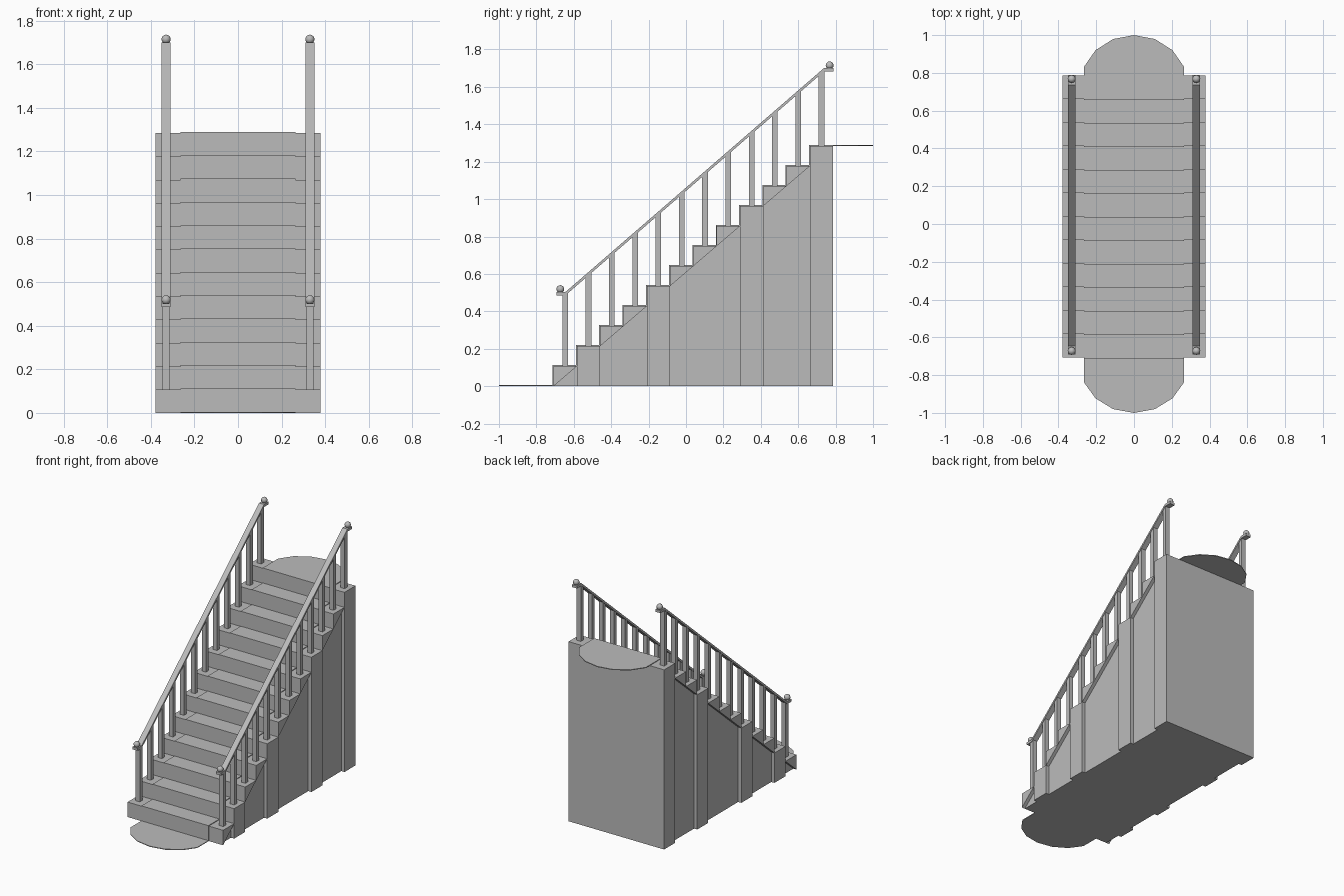
import bpy
import bmesh
from math import sin, cos, pi

cube = bpy.data.objects.get("Cube")
if cube:
    bpy.data.objects.remove(cube)

GREY = (0.5, 0.5, 0.5, 1)
stone = bpy.data.materials.new("stone_grey")
stone.use_nodes = True
stone.diffuse_color = GREY
stone.node_tree.nodes["Principled BSDF"].inputs["Base Color"].default_value = GREY

STEPS = 12
FRONT, BACK = -0.708, 0.787
RUN = (BACK - FRONT) / STEPS
RISE = 0.107
HALF = 0.378          # half width of the treads
RECESS = 0.025        # side walls sit behind the piers
RUNNER = 0.265        # half width of the carpet
THICK = 0.005
RAIL_X = 0.33
PIERS = (1, 4, 8, 11)


def step_y(i):
    return FRONT + i * RUN


def add_prism(bm, outline, x0, x1):
    """Extrude a (y, z) outline across x."""
    face = bm.faces.new([bm.verts.new((x0, y, z)) for y, z in outline])
    out = bmesh.ops.extrude_face_region(bm, geom=[face])
    verts = [g for g in out["geom"] if isinstance(g, bmesh.types.BMVert)]
    bmesh.ops.translate(bm, verts=verts, vec=(x1 - x0, 0, 0))


def finish(bm, name):
    bmesh.ops.recalc_face_normals(bm, faces=bm.faces)
    mesh = bpy.data.meshes.new(name)
    bm.to_mesh(mesh)
    bm.free()
    mesh.materials.append(stone)
    obj = bpy.data.objects.new(name, mesh)
    bpy.context.collection.objects.link(obj)
    return obj


# Recessed core below the slope of the stair
bm = bmesh.new()
top = step_y(STEPS - 1)
add_prism(bm, [(FRONT, 0), (top, 0), (top, RISE * (STEPS - 1))],
          -HALF + RECESS, HALF - RECESS)
finish(bm, "stair_core")

# Steps: wedges resting on the slope, or full-height piers
for i in range(STEPS):
    bm = bmesh.new()
    y0, y1, z0, z1 = step_y(i), step_y(i + 1), i * RISE, (i + 1) * RISE
    if i in PIERS:
        outline = [(y0, 0), (y0, z1), (y1, z1), (y1, 0)]
    else:
        outline = [(y0, z0), (y0, z1), (y1, z1)]
    add_prism(bm, outline, -HALF, HALF)
    finish(bm, f"{'pier' if i in PIERS else 'step'}_{i + 1}")

# Carpet runner following the risers and treads
inner = []
for i in range(STEPS):
    inner += [(step_y(i), i * RISE), (step_y(i), (i + 1) * RISE)]
inner.append((BACK, STEPS * RISE))
outer = [(y - THICK, z + THICK) for y, z in inner]
outer[0] = (FRONT - THICK, 0)
outer[-1] = (BACK, STEPS * RISE + THICK)
bm = bmesh.new()
add_prism(bm, outer + inner[::-1], -RUNNER, RUNNER)
finish(bm, "carpet_runner")


# Rounded mats at the foot and the head of the stair
def add_mat(name, y_root, y_arc, y_tip, z):
    bm = bmesh.new()
    points = [(RUNNER, y_root)]
    for k in range(7):
        a = pi * (0.12 + 0.76 * k / 6)
        rise = (sin(a) - sin(pi * 0.12)) / (1 - sin(pi * 0.12))
        points.append((RUNNER * cos(a) / cos(pi * 0.12), y_arc + (y_tip - y_arc) * rise))
    points.append((-RUNNER, y_root))
    face = bm.faces.new([bm.verts.new((x, y, z)) for x, y in points])
    out = bmesh.ops.extrude_face_region(bm, geom=[face])
    verts = [g for g in out["geom"] if isinstance(g, bmesh.types.BMVert)]
    bmesh.ops.translate(bm, verts=verts, vec=(0, 0, THICK))
    finish(bm, name)


add_mat("lower_mat", FRONT, -0.838, -1, 0)
add_mat("upper_mat", BACK, 0.832, 1, STEPS * RISE)

# Handrail path with short level ends
rail = [(-0.692, 0.503), (-0.645, 0.503), (0.737, 1.7), (0.789, 1.7)]
RAIL_DEPTH = 0.018


def rail_z(y):
    (ya, za), (yb, zb) = rail[1:3]
    t = min(max((y - ya) / (yb - ya), 0), 1)
    return za + t * (zb - za)


for side, x in (("left", RAIL_X), ("right", -RAIL_X)):
    # Handrail
    bm = bmesh.new()
    under = [(y, z - RAIL_DEPTH) for y, z in reversed(rail)]
    add_prism(bm, rail + under, x - 0.02, x + 0.02)
    finish(bm, f"{side}_handrail")

    # Balusters, one per step, cut to the slope of the rail
    bm = bmesh.new()
    for i in range(STEPS):
        y = step_y(i + 0.5)
        a, b, z = y - 0.015, y + 0.015, (i + 1) * RISE
        add_prism(bm, [(a, z), (b, z), (b, rail_z(b) - 0.01), (a, rail_z(a) - 0.01)],
                  x - 0.016, x + 0.016)
    finish(bm, f"{side}_balusters")

    # Ball finials on both ends
    for end, y, z in (("lower", -0.672, 0.519), ("upper", 0.768, 1.715)):
        bpy.ops.mesh.primitive_uv_sphere_add(segments=12, ring_count=8, radius=0.021,
                                             location=(x, y, z))
        ball = bpy.context.object
        ball.name = f"{side}_{end}_finial"
        ball.data.materials.append(stone)
        bpy.ops.object.shade_smooth()
